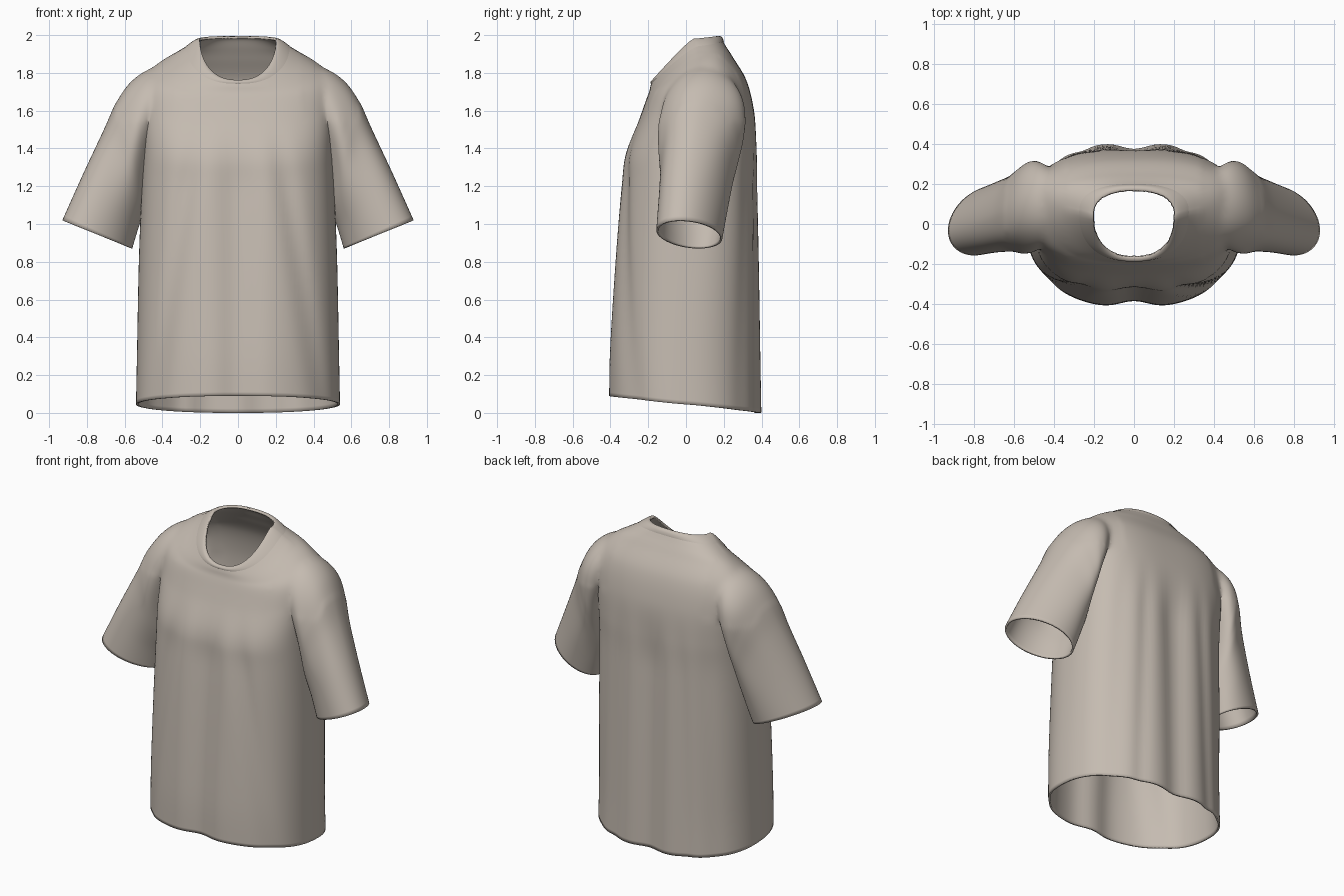
import bpy, bmesh, math
from math import sin, cos, pi, exp

cube = bpy.data.objects.get("Cube")
if cube:
    bpy.data.objects.remove(cube, do_unlink=True)

fabric = bpy.data.materials.new("beige_fabric")
fabric.use_nodes = True
colour = (0.56, 0.50, 0.44, 1)
fabric.diffuse_color = colour
shader = fabric.node_tree.nodes["Principled BSDF"]
shader.inputs["Base Color"].default_value = colour
shader.inputs["Roughness"].default_value = 0.9


def spline(keys, t):
    """Smooth interpolation through key rows, t from 0 to 1."""
    f = t * (len(keys) - 1)
    i = min(int(f), len(keys) - 2)
    u = f - i
    k = [keys[max(0, min(len(keys) - 1, i + d))] for d in (-1, 0, 1, 2)]
    return [b + 0.5 * u * (c - a + u * (2 * a - 5 * b + 4 * c - d + u * (3 * (b - c) + d - a)))
            for a, b, c, d in zip(*k)]


def activate(obj):
    bpy.ops.object.select_all(action="DESELECT")
    obj.select_set(True)
    bpy.context.view_layer.objects.active = obj


def loft(name, point, rows, cols, capped=True):
    """Tube whose surface is point(t, angle); end caps use material slot 1."""
    bm = bmesh.new()
    rings = [[bm.verts.new(point(i / rows, 2 * pi * j / cols)) for j in range(cols)]
             for i in range(rows + 1)]
    for low, high in zip(rings, rings[1:]):
        for j in range(cols):
            k = (j + 1) % cols
            bm.faces.new((low[j], low[k], high[k], high[j]))
    if capped:
        for ring in (rings[0][::-1], rings[-1]):
            middle = bm.verts.new([sum(v.co[n] for v in ring) / cols for n in range(3)])
            for j in range(cols):
                bm.faces.new((ring[j], ring[(j + 1) % cols], middle)).material_index = 1
    mesh = bpy.data.meshes.new(name)
    bm.to_mesh(mesh)
    bm.free()
    mesh.materials.append(fabric)
    if capped:
        mesh.materials.append(fabric)
    obj = bpy.data.objects.new(name, mesh)
    bpy.context.collection.objects.link(obj)
    return obj


# Torso rings: half width, side y, side z, front y, front z, back y, back z, squareness
TORSO = [
    (0.54, 0.0, 0.045, -0.42, 0.09, 0.41, 0.0, 2.3),
    (0.535, 0.0, 0.3, -0.415, 0.34, 0.405, 0.28, 2.3),
    (0.525, 0.02, 0.8, -0.385, 0.8, 0.395, 0.8, 2.4),
    (0.51, 0.03, 1.2, -0.35, 1.2, 0.385, 1.2, 2.6),
    (0.505, 0.05, 1.4, -0.325, 1.37, 0.378, 1.4, 2.8),
    (0.51, 0.07, 1.6, -0.25, 1.55, 0.36, 1.6, 2.9),
    (0.50, 0.08, 1.765, -0.21, 1.66, 0.32, 1.76, 2.8),
    (0.43, 0.08, 1.845, -0.195, 1.70, 0.25, 1.88, 2.6),
    (0.32, 0.07, 1.91, -0.188, 1.73, 0.212, 1.94, 2.5),
    (0.235, 0.05, 1.963, -0.18, 1.75, 0.187, 1.98, 2.4),
    (0.203, 0.04, 1.98, -0.165, 1.762, 0.17, 1.995, 2.4),
]
# Folds: x at chest, x at hem, depth, width
FRONT_FOLDS = [(0, 0, 0.035, 0.1), (0.22, 0.46, 0.022, 0.06), (-0.24, -0.46, 0.022, 0.06)]
BACK_FOLDS = [(0, 0, 0.035, 0.09), (0.21, 0.26, 0.012, 0.045), (-0.21, -0.26, 0.012, 0.045),
              (0.36, 0.42, 0.01, 0.05), (-0.36, -0.42, 0.01, 0.05)]


def torso_point(t, a):
    w, ys, zs, yf, zf, yb, zb, square = spline(TORSO, t)
    c, s = cos(a), sin(a)
    power = 2 / square
    x = w * math.copysign(abs(c) ** power, c)
    ye, ze, folds = (yb, zb, BACK_FOLDS) if s > 0 else (yf, zf, FRONT_FOLDS)
    y = ys + (ye - ys) * abs(s) ** power
    z = zs + (ze - zs) * abs(s)
    # Hanging folds fade out above the chest
    fade = max(0, min(1, (1.6 - z) / 0.45))
    fade *= fade * (3 - 2 * fade) * abs(s)
    for top, bottom, depth, width in folds:
        middle = bottom + (top - bottom) * z / 1.4
        y -= math.copysign(depth * fade * exp(-((x - middle) / width) ** 2), s)
    return (x, y, z)


# Sleeve rings: upper x, upper z, lower x, lower z, front y, back y, twist
SLEEVE = [
    (0.34, 1.82, 0.42, 1.48, -0.06, 0.24, 0),
    (0.46, 1.825, 0.46, 1.38, -0.12, 0.31, 0),
    (0.565, 1.76, 0.475, 1.28, -0.14, 0.315, 0),
    (0.64, 1.655, 0.485, 1.18, -0.142, 0.285, -0.01),
    (0.71, 1.50, 0.495, 1.08, -0.137, 0.25, -0.02),
    (0.82, 1.265, 0.53, 0.97, -0.14, 0.215, -0.04),
    (0.93, 1.02, 0.56, 0.87, -0.15, 0.185, -0.05),
]


def sleeve_point(side):
    def point(t, a):
        xt, zt, xb, zb, yf, yb, twist = spline(SLEEVE, t)
        a = -side * a
        # Creases run from the armpit and vanish at the cuff and shoulder
        r = 1 + 0.025 * sin(pi * t) ** 2 * cos(5 * a + 4 * t) * abs(sin(a))
        c, s = r * cos(a), r * sin(a)
        return (side * ((xt + xb) / 2 + (xt - xb) / 2 * c),
                (yf + yb) / 2 + (yb - yf) / 2 * s + twist * c,
                (zt + zb) / 2 + (zt - zb) / 2 * c)
    return point


# Body of the shirt: torso fused with both sleeves
shirt = loft("shirt_body", torso_point, 70, 128)
activate(shirt)
for side in (1, -1):
    sleeve = loft("sleeve", sleeve_point(side), 40, 80)
    fuse = shirt.modifiers.new("fuse_sleeve", "BOOLEAN")
    fuse.operation = "UNION"
    fuse.solver = "EXACT"
    fuse.object = sleeve
    bpy.ops.object.modifier_apply(modifier=fuse.name)
    bpy.data.objects.remove(sleeve, do_unlink=True)

# Open the neck, hem and cuffs, then soften the shoulder joins
bm = bmesh.new()
bm.from_mesh(shirt.data)
bmesh.ops.delete(bm, geom=[f for f in bm.faces if f.material_index == 1], context="FACES")
bmesh.ops.remove_doubles(bm, verts=bm.verts, dist=0.003)
shoulders = [v for v in bm.verts if 0.34 < abs(v.co.x) < 0.64 and v.co.z > 1.55]
for _ in range(14):
    bmesh.ops.smooth_vert(bm, verts=shoulders, factor=0.5,
                          use_axis_x=True, use_axis_y=True, use_axis_z=True)
bm.to_mesh(shirt.data)
bm.free()
shirt.data.materials.pop(index=1)
shell = shirt.modifiers.new("cloth_thickness", "SOLIDIFY")
shell.thickness = 0.012
shell.offset = -1
bpy.ops.object.shade_smooth_by_angle(angle=math.radians(50))


# Ribbed collar band lying on the neck opening
def collar_point(t, a):
    x, y, z = torso_point(0.85 + 0.15 * t, a)
    lift = 0.007 * sin(pi * min(1, 0.04 + 0.96 * t)) ** 0.6
    return (x + lift * cos(a) * 0.6, y + lift * sin(a), z + lift * 0.6)


activate(loft("collar", collar_point, 16, 96, capped=False))
bpy.ops.object.shade_smooth_by_angle(angle=math.radians(50))
